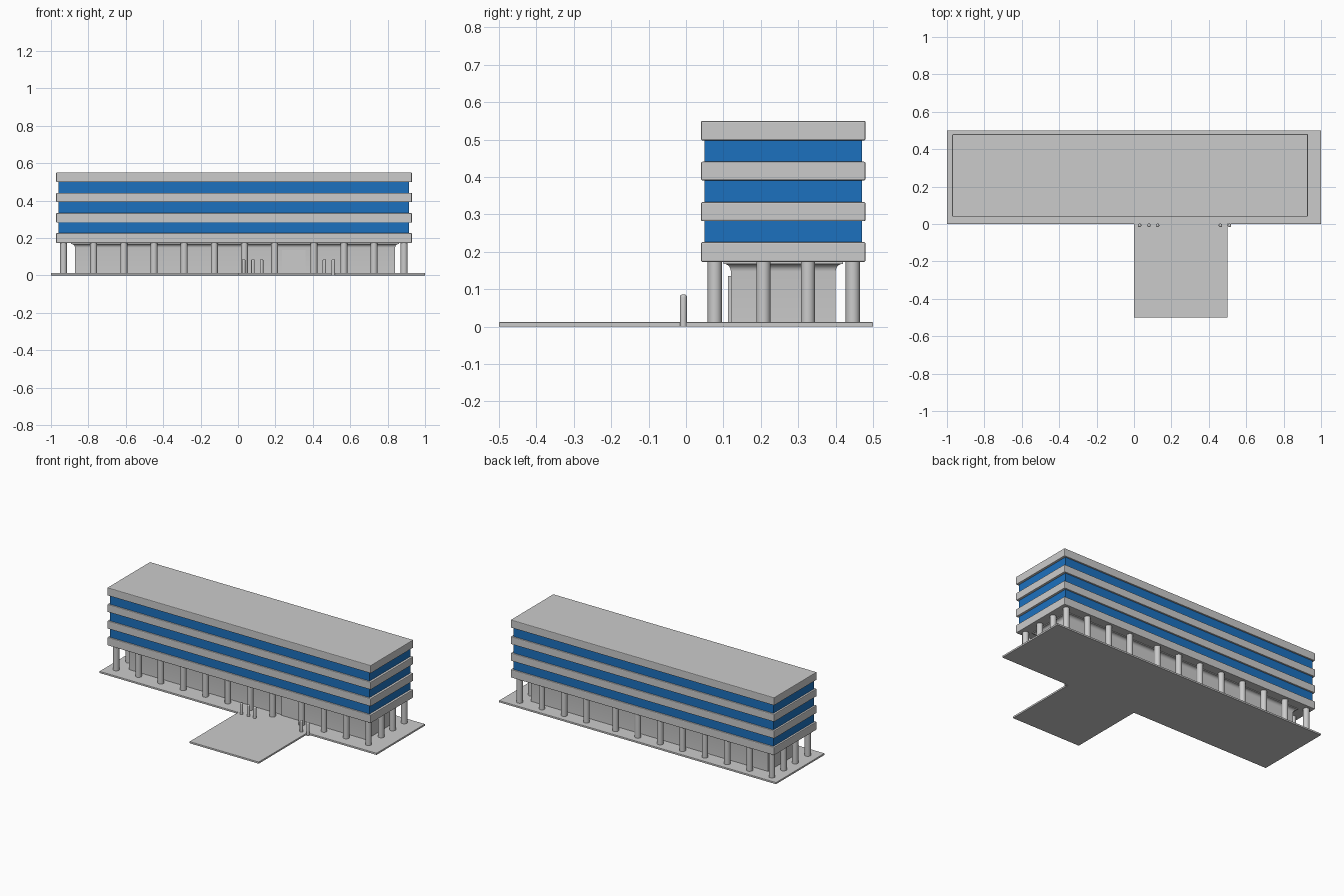
import bpy, bmesh, math

if "Cube" in bpy.data.objects:
    bpy.data.objects.remove(bpy.data.objects["Cube"])


def finish(name, bm, bevel=0.0, mat=None, smooth=False):
    bmesh.ops.recalc_face_normals(bm, faces=bm.faces[:])
    me = bpy.data.meshes.new(name)
    bm.to_mesh(me)
    bm.free()
    ob = bpy.data.objects.new(name, me)
    bpy.context.collection.objects.link(ob)
    if mat:
        me.materials.append(mat)
    if bevel:
        b = ob.modifiers.new("bevel", 'BEVEL')
        b.width, b.segments = bevel, 2
    if smooth:
        bpy.ops.object.select_all(action='DESELECT')
        ob.select_set(True)
        bpy.context.view_layer.objects.active = ob
        bpy.ops.object.shade_smooth_by_angle(angle=math.radians(35))
    return ob


def box(name, x, y, z, bevel=0.0, mat=None):
    bm = bmesh.new()
    bmesh.ops.create_cube(bm, size=1)
    for v in bm.verts:
        v.co = [a + (b - a) * (c + 0.5) for (a, b), c in zip((x, y, z), v.co)]
    return finish(name, bm, bevel, mat)


def loft(name, rings):
    """Skin a stack of equal-length point loops and cap both ends."""
    bm = bmesh.new()
    rows = [[bm.verts.new(p) for p in r] for r in rings]
    n = len(rows[0])
    for a, b in zip(rows, rows[1:]):
        for i in range(n):
            bm.faces.new((a[i], a[(i + 1) % n], b[(i + 1) % n], b[i]))
    bm.faces.new(rows[0])
    bm.faces.new(rows[-1])
    return finish(name, bm, smooth=True)


def turned(name, x, y, profile, n=24):
    return loft(name, [[(x + r * math.cos(2 * math.pi * i / n),
                         y + r * math.sin(2 * math.pi * i / n), z)
                        for i in range(n)] for r, z in profile])


# T-shaped ground plate with entrance walkway
outline = [(-1, 0), (0, 0), (0, -0.5), (0.5, -0.5), (0.5, 0), (1, 0), (1, 0.5), (-1, 0.5)]
bm = bmesh.new()
plate = bm.faces.new([bm.verts.new((x, y, 0)) for x, y in outline])
ext = bmesh.ops.extrude_face_region(bm, geom=[plate])
for v in ext["geom"]:
    if isinstance(v, bmesh.types.BMVert):
        v.co.z = 0.012
finish("ground_plate", bm, 0.002)

# Floor slabs and the glazing bands between them
blue = bpy.data.materials.new("blue_glass")
blue.diffuse_color = (0.012, 0.165, 0.52, 1)
blue.use_nodes = True
blue.node_tree.nodes["Principled BSDF"].inputs["Base Color"].default_value = blue.diffuse_color
slabs = [(0.173, 0.226), (0.282, 0.333), (0.391, 0.441), (0.498, 0.55)]
for i, z in enumerate(slabs):
    box(f"floor_slab_{i + 1}", (-0.972, 0.93), (0.04, 0.48), z, 0.004)
for i in range(3):
    box(f"window_band_{i + 1}", (-0.96, 0.915), (0.05, 0.47),
        (slabs[i][1] - 0.005, slabs[i + 1][0] + 0.005), 0, blue)

# Recessed ground-floor core, flaring out under the first slab
flare = [(0, 0.0), (0, 0.148)]
flare += [(0.02 * (1 - math.cos(a)), 0.148 + 0.02 * math.sin(a))
          for a in [math.pi / 2 * k / 5 for k in range(1, 6)]] + [(0.02, 0.175)]
loft("ground_floor_core",
     [[(-0.872 - o, 0.12 - o, z), (0.84 + o, 0.12 - o, z),
       (0.84 + o, 0.4 + o, z), (-0.872 - o, 0.4 + o, z)] for o, z in flare])

# Entrance door panel
box("entrance_door", (0.235, 0.36), (0.112, 0.125), (0, 0.135))

# Perimeter columns: long rows plus the short ends
xs = [-0.933 + 0.1613 * i for i in range(8)] + [0.406 + 0.1607 * i for i in range(4)]
spots = [(x, y) for x in xs for y in (0.077, 0.446)]
spots += [(x, y) for x in (xs[0], xs[-1]) for y in (0.207, 0.326)]
for i, (x, y) in enumerate(spots):
    turned(f"column_{i + 1}", x, y, [(0.019, 0), (0.019, 0.175)])

# Small rounded bollards at the walkway
cap = [(0.0095, 0), (0.0095, 0.079), (0.0088, 0.0825), (0.0065, 0.085), (0.003, 0.086)]
for i, x in enumerate((0.03, 0.08, 0.126, 0.462, 0.51)):
    turned(f"bollard_{i + 1}", x, -0.007, cap, 16)
